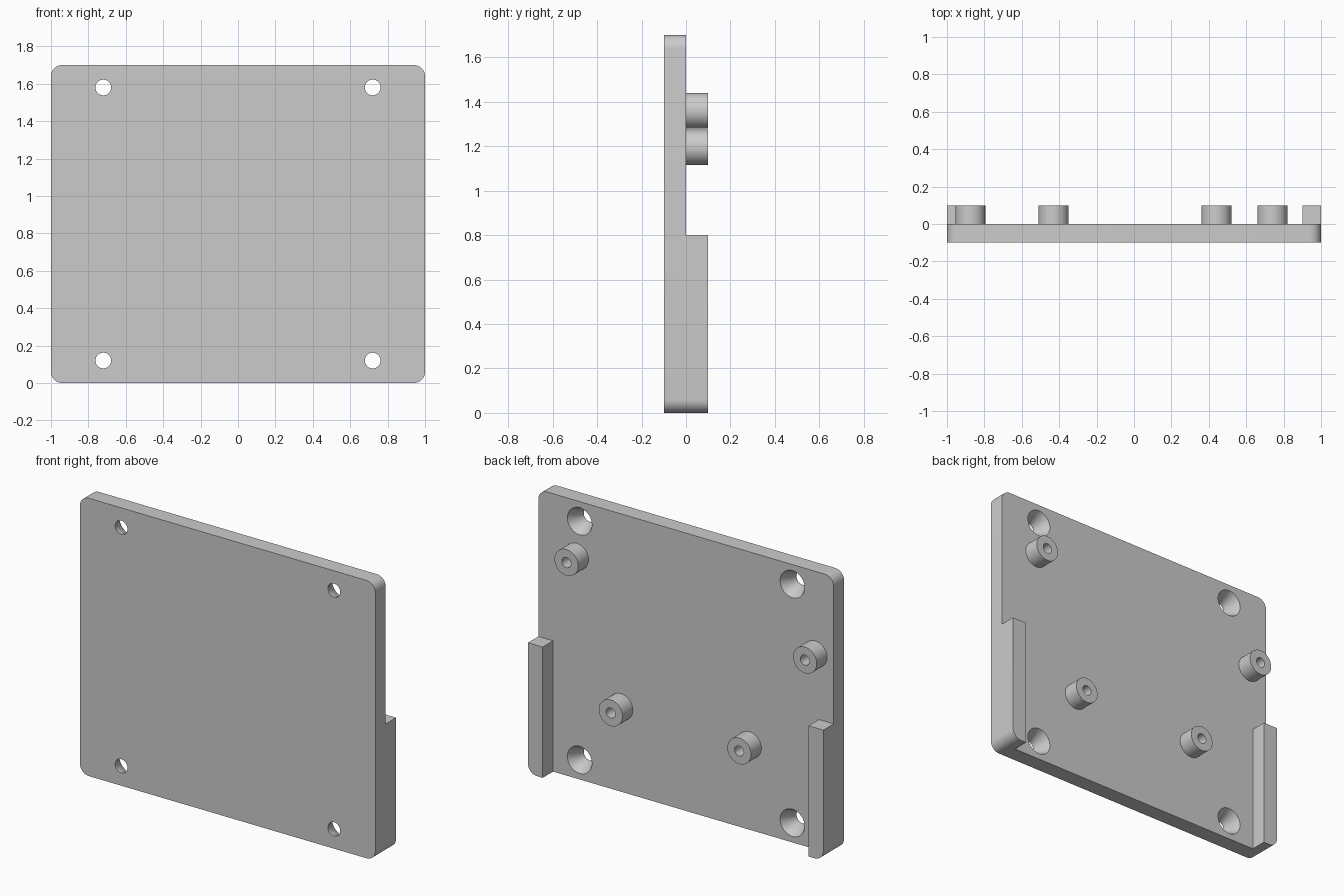
import bpy, bmesh
from math import pi, sin, cos, radians
from mathutils import Vector

cube = bpy.data.objects.get("Cube")
if cube:
    bpy.data.objects.remove(cube, do_unlink=True)

HEIGHT = 1.7
BACK = 0.1      # plate spans y = -BACK to 0, rear features reach y = BACK
CORNER = 0.06

grey = bpy.data.materials.new("light_grey")
grey.use_nodes = True
colour = (0.6, 0.6, 0.6, 1)
grey.diffuse_color = colour
grey.node_tree.nodes["Principled BSDF"].inputs["Base Color"].default_value = colour


def finish(name, bm):
    bmesh.ops.recalc_face_normals(bm, faces=bm.faces)
    mesh = bpy.data.meshes.new(name)
    bm.to_mesh(mesh)
    bm.free()
    mesh.materials.append(grey)
    obj = bpy.data.objects.new(name, mesh)
    bpy.context.collection.objects.link(obj)
    return obj


def select(obj):
    bpy.ops.object.select_all(action="DESELECT")
    obj.select_set(True)
    bpy.context.view_layer.objects.active = obj


def smooth(obj):
    select(obj)
    bpy.ops.object.shade_smooth_by_angle(angle=radians(30))


def rounded(cx, cz, start):
    """Points of a quarter-circle corner, counter-clockwise from start degrees."""
    angles = [radians(start + 90 * i / 8) for i in range(9)]
    return [(cx + CORNER * cos(a), cz + CORNER * sin(a)) for a in angles]


def extrude(name, outline, y0, y1):
    """Solid from an x-z outline, extruded along y."""
    bm = bmesh.new()
    face = bm.faces.new([bm.verts.new((x, y0, z)) for x, z in outline])
    result = bmesh.ops.extrude_face_region(bm, geom=[face], use_keep_orig=True)
    verts = [v for v in result["geom"] if isinstance(v, bmesh.types.BMVert)]
    bmesh.ops.translate(bm, verts=verts, vec=(0, y1 - y0, 0))
    return finish(name, bm)


def lathe(name, profile, x, z):
    """Solid of revolution about the y direction from (radius, y) points."""
    bm = bmesh.new()
    verts = [bm.verts.new((r, y, 0)) for r, y in profile]
    edges = [bm.edges.new(pair) for pair in zip(verts, verts[1:])]
    bmesh.ops.spin(bm, geom=verts + edges, cent=(0, 0, 0), axis=(0, 1, 0),
                   angle=2 * pi, steps=48)
    bmesh.ops.remove_doubles(bm, verts=bm.verts, dist=0.0001)
    bmesh.ops.translate(bm, verts=bm.verts, vec=Vector((x, 0, z)))
    return finish(name, bm)


# Plate with rounded corners
side, top = 1 - CORNER, HEIGHT - CORNER
outline = (rounded(side, top, 0) + rounded(-side, top, 90)
           + rounded(-side, CORNER, 180) + rounded(side, CORNER, 270))
plate = extrude("plate", outline, -BACK, 0)

# Countersunk screw holes, wide at the rear
for x in (-0.72, 0.72):
    for z in (0.12, 1.58):
        cutter = lathe("screw_hole_cutter", [(0, -0.15), (0.042, -0.15), (0.042, -0.08),
                                             (0.083, 0), (0.083, 0.05), (0, 0.05)], x, z)
        cutter.hide_render = True
        mod = plate.modifiers.new("screw_hole", "BOOLEAN")
        mod.operation = "DIFFERENCE"
        mod.solver = "EXACT"
        mod.object = cutter
        select(plate)
        bpy.ops.object.modifier_apply(modifier=mod.name)
        bpy.data.objects.remove(cutter, do_unlink=True)
smooth(plate)

# Rear side rails, following the lower plate corners
for name, s in (("left_rail", 1), ("right_rail", -1)):
    shape = rounded(side, CORNER, 270) + [(1, 0.8), (0.9, 0.8), (0.9, 0)]
    smooth(extrude(name, [(s * x, z) for x, z in shape], 0, BACK))

# Hollow mounting posts
posts = {"upper_left_post": (0.74, 1.36), "upper_right_post": (-0.875, 1.195),
         "lower_left_post": (0.44, 0.52), "lower_right_post": (-0.43, 0.52)}
for name, (x, z) in posts.items():
    smooth(lathe(name, [(0, 0.002), (0.031, 0.002), (0.031, BACK),
                        (0.08, BACK), (0.08, 0)], x, z))
